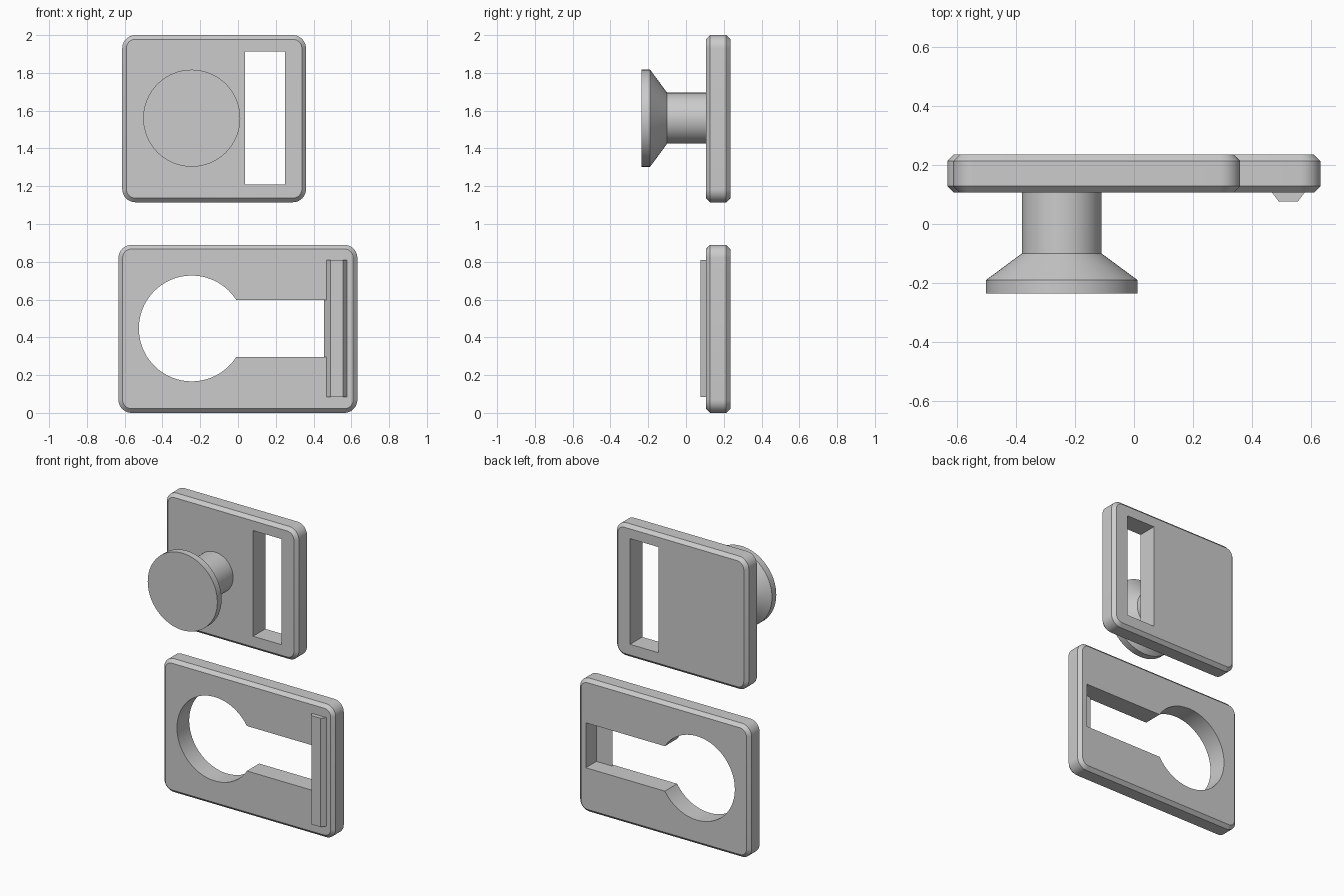
import bpy, bmesh, math

if "Cube" in bpy.data.objects:
    bpy.data.objects.remove(bpy.data.objects["Cube"])

Y0, Y1 = 0.106, 0.235      # front and back of both plates
CHAMFER = 0.022
KX, UPPER_Z, LOWER_Z = -0.245, 1.56, 0.447


def loft(name, rings):
    """Skin a list of equal-length closed rings and cap both ends."""
    bm = bmesh.new()
    loops = [[bm.verts.new(p) for p in ring] for ring in rings]
    n = len(loops[0])
    for a, b in zip(loops, loops[1:]):
        for i in range(n):
            j = (i + 1) % n
            bm.faces.new((a[i], a[j], b[j], b[i]))
    bm.faces.new(loops[0][::-1])
    bm.faces.new(loops[-1])
    bmesh.ops.recalc_face_normals(bm, faces=bm.faces)
    mesh = bpy.data.meshes.new(name)
    bm.to_mesh(mesh)
    bm.free()
    obj = bpy.data.objects.new(name, mesh)
    bpy.context.collection.objects.link(obj)
    return obj


def prism(name, pts, ya, yb):
    return loft(name, [[(x, y, z) for x, z in pts] for y in (ya, yb)])


def rect(x0, x1, z0, z1):
    return [(x0, z0), (x1, z0), (x1, z1), (x0, z1)]


def rounded_ring(x0, x1, z0, z1, r, y, inset, seg=10):
    ring = []
    corners = [(x1 - r, z1 - r), (x0 + r, z1 - r), (x0 + r, z0 + r), (x1 - r, z0 + r)]
    for k, (cx, cz) in enumerate(corners):
        for i in range(seg + 1):
            a = math.pi / 2 * (k + i / seg)
            ring.append((cx + (r - inset) * math.cos(a), y, cz + (r - inset) * math.sin(a)))
    return ring


def finish(obj):
    bpy.ops.object.select_all(action='DESELECT')
    obj.select_set(True)
    bpy.context.view_layer.objects.active = obj
    bpy.ops.object.shade_smooth_by_angle(angle=math.radians(25))


def plate(name, bounds, cutter):
    """Round-cornered plate, chamfered front and back, with one opening."""
    layers = [(Y0, CHAMFER), (Y0 + CHAMFER, 0), (Y1 - CHAMFER, 0), (Y1, CHAMFER)]
    obj = loft(name, [rounded_ring(*bounds, 0.07, y, d) for y, d in layers])
    cutter.hide_render = True
    mod = obj.modifiers.new("opening", 'BOOLEAN')
    mod.operation, mod.solver, mod.object = 'DIFFERENCE', 'EXACT', cutter
    bpy.context.view_layer.objects.active = obj
    bpy.ops.object.modifier_apply(modifier=mod.name)
    bpy.data.objects.remove(cutter)
    finish(obj)


# Upper plate with tall slot
plate("upper_plate", (-0.613, 0.36, 1.115, 2.0),
      prism("slot_cutter", rect(0.037, 0.248, 1.208, 1.913), 0, 0.4))

# Lower plate with keyhole: a round hole running into a channel
R, HALF = 0.28, 0.15
a0 = math.asin(HALF / R)
keyhole = [(KX + R * math.cos(a), LOWER_Z + R * math.sin(a))
           for a in (a0 + (2 * math.pi - 2 * a0) * i / 64 for i in range(65))]
keyhole += [(0.575, LOWER_Z - HALF), (0.575, LOWER_Z + HALF)]
plate("lower_plate", (-0.633, 0.632, 0.0, 0.89),
      prism("keyhole_cutter", keyhole, 0, 0.4))

# Flared knob, turned around the y axis
profile = [(0.257, -0.235), (0.257, -0.19), (0.135, -0.10), (0.135, Y0 + 0.01)]
N = 64
knob = loft("knob", [[(KX + r * math.cos(2 * math.pi * i / N), y,
                       UPPER_Z + r * math.sin(2 * math.pi * i / N))
                      for i in range(N)] for r, y in profile])
finish(knob)

# Tapered rib bridging the end of the channel
section = [(0.455, 0.124), (0.49, 0.077), (0.556, 0.077), (0.591, 0.124)]
loft("rib", [[(x, y, z) for x, y in section] for z in (0.085, 0.81)])
